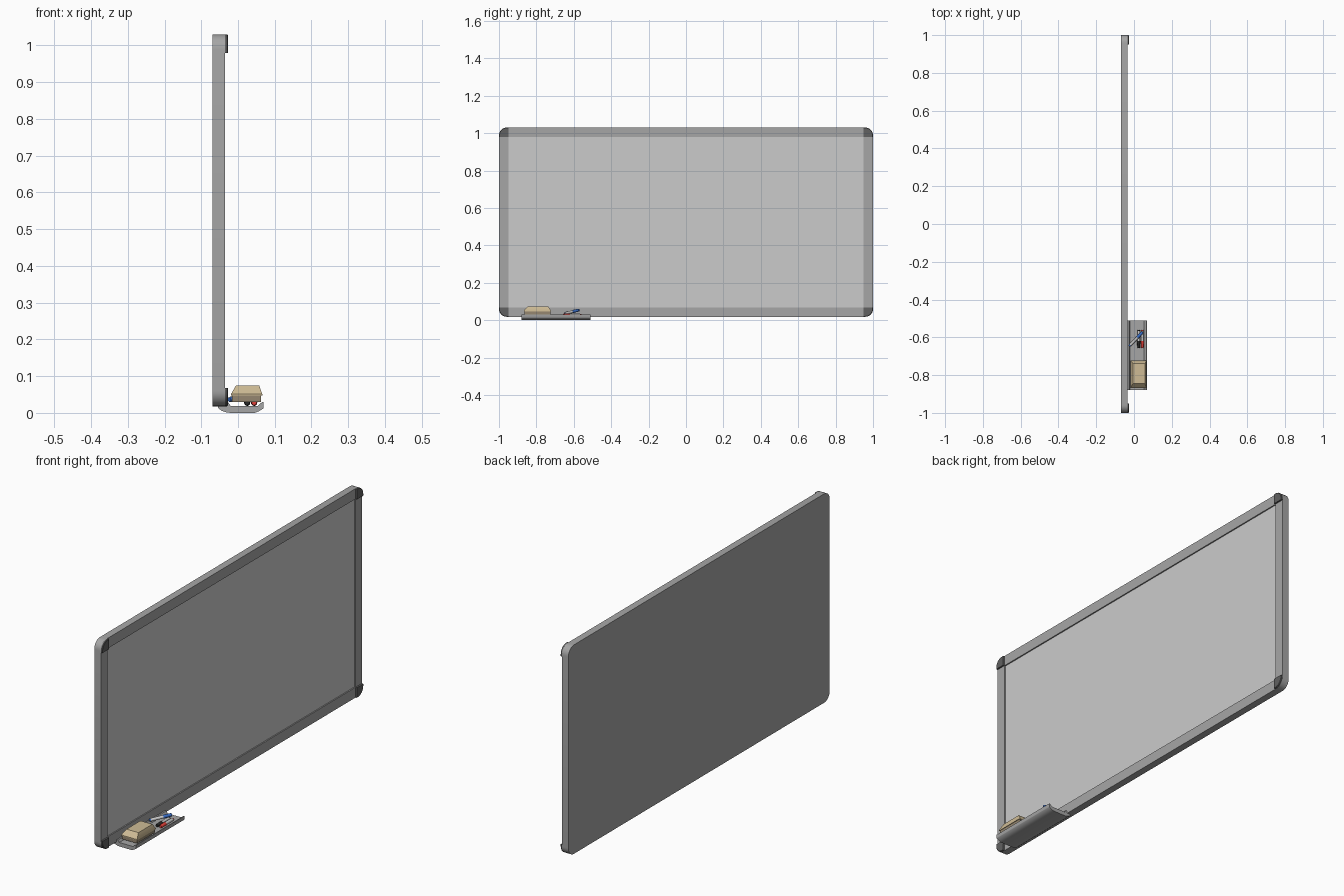
import bpy, bmesh, math
from mathutils import Vector

if "Cube" in bpy.data.objects:
    bpy.data.objects.remove(bpy.data.objects["Cube"])


def material(name, rgb):
    m = bpy.data.materials.new(name)
    m.diffuse_color = (*rgb, 1)
    m.use_nodes = True
    m.node_tree.nodes["Principled BSDF"].inputs["Base Color"].default_value = m.diffuse_color
    return m


DARK = material("dark_plastic", (0.12, 0.12, 0.12))
METAL = material("frame_metal", (0.38, 0.38, 0.38))
BEIGE = material("felt_beige", (0.62, 0.50, 0.30))
BROWN = material("felt_brown", (0.30, 0.24, 0.16))
WHITE = material("marker_white", (0.85, 0.85, 0.85))
BLACK = material("marker_black", (0.02, 0.02, 0.02))
RED = material("marker_red", (0.75, 0.05, 0.04))
BLUE = material("marker_blue", (0.04, 0.15, 0.55))


def finish(name, bm, mat=None, smooth=True):
    bmesh.ops.remove_doubles(bm, verts=bm.verts, dist=1e-5)
    bmesh.ops.recalc_face_normals(bm, faces=bm.faces)
    me = bpy.data.meshes.new(name)
    bm.to_mesh(me)
    bm.free()
    ob = bpy.data.objects.new(name, me)
    bpy.context.collection.objects.link(ob)
    if mat:
        me.materials.append(mat)
    if smooth:
        bpy.ops.object.select_all(action='DESELECT')
        ob.select_set(True)
        bpy.context.view_layer.objects.active = ob
        bpy.ops.object.shade_smooth_by_angle(angle=math.radians(35))
    return ob


def loft(name, loops, mat=None, cap_start=True, cap_end=True):
    """Skin a series of equal-length point loops."""
    bm = bmesh.new()
    rings = [[bm.verts.new(p) for p in loop] for loop in loops]
    n = len(rings[0])
    for a, b in zip(rings, rings[1:]):
        for i in range(n):
            j = (i + 1) % n
            bm.faces.new((a[i], a[j], b[j], b[i]))
    if cap_start:
        bm.faces.new(rings[0])
    if cap_end:
        bm.faces.new(rings[-1])
    return finish(name, bm, mat)


def rect(x0, x1, y0, y1, z):
    return [(x0, y0, z), (x1, y0, z), (x1, y1, z), (x0, y1, z)]


# Board frame: rounded outline, square inner opening, closed back
Z0, Z1, W, R, SEG = 0.018, 1.03, 0.05, 0.042, 8
ZC, HZ = (Z0 + Z1) / 2, (Z1 - Z0) / 2
outer, inner = [], []
for k, (sy, sz) in enumerate([(1, 1), (-1, 1), (-1, -1), (1, -1)]):
    for i in range(SEG + 1):
        a = math.pi / 2 * (k + i / SEG)
        outer.append((sy * (1 - R) + R * math.cos(a),
                      ZC + sz * (HZ - R) + R * math.sin(a)))
        inner.append((sy * (1 - W), ZC + sz * (HZ - W)))


def at(x, loop):
    return [(x, y, z) for y, z in loop]


loft("board_frame", [at(-0.07, outer), at(-0.035, outer), at(-0.035, inner),
                     at(-0.06, inner)], METAL, cap_end=False)

# Writing surface, set back slightly inside the frame
loft("writing_surface", [rect(-0.06, -0.041, -0.95, 0.95, z)
                         for z in (Z0 + W, Z1 - W)])

# Corner caps standing proud of the frame, with an eased outer edge
for k, cname in enumerate(["top_right", "top_left", "bottom_left", "bottom_right"]):
    sy, sz = [(1, 1), (-1, 1), (-1, -1), (1, -1)][k]
    arc = outer[k * (SEG + 1):(k + 1) * (SEG + 1)]
    iy, iz = inner[k * (SEG + 1)]
    ay, az = sy * 1.0, ZC + sz * HZ
    ends = [(ay, iz), (iy, az)] if k % 2 == 0 else [(iy, az), (ay, iz)]
    prof = [(iy, iz), ends[0], *arc, ends[1]]
    eased = [(iy + (y - iy) * 0.95, iz + (z - iz) * 0.95) for y, z in prof]
    loft("corner_cap_" + cname, [at(-0.037, prof), at(-0.0295, prof),
                                 at(-0.027, eased)], DARK)

# Pen tray: one extruded profile with raised front lip
tray = [(-0.055, 0.014), (-0.045, 0.006), (-0.03, 0.001), (-0.02, 0),
        (0.045, 0), (0.056, 0.004), (0.069, 0.012), (0.07, 0.014),
        (0.07, 0.030), (0.066, 0.030), (0.054, 0.019), (-0.02, 0.019),
        (-0.027, 0.029), (-0.034, 0.029), (-0.036, 0.018), (-0.055, 0.018)]
loft("pen_tray", [[(x, y, z) for x, z in tray] for y in (-0.88, -0.51)], METAL)

# Eraser resting across the tray
loft("eraser_pad", [rect(-0.017, 0.063, -0.863, -0.725, z)
                    for z in (0.030, 0.047)], BROWN)
loft("eraser_grip", [rect(-0.019, 0.066, -0.867, -0.722, 0.047),
                     rect(-0.019, 0.066, -0.867, -0.722, 0.051),
                     rect(-0.006, 0.058, -0.845, -0.738, 0.074)], BEIGE)


# Markers: stations are (distance fraction, radius)
def turned(name, p, q, stations, mat, n=16):
    p, q = Vector(p), Vector(q)
    d = q - p
    u = d.cross(Vector((0, 0, 1))).normalized()
    v = d.cross(u).normalized()
    loops = [[p + d * t + (u * math.cos(2 * math.pi * i / n)
                           + v * math.sin(2 * math.pi * i / n)) * r
              for i in range(n)] for t, r in stations]
    loft(name, loops, mat)


def marker(name, cap_end, tail, mat):
    turned(name + "_cap", cap_end, tail,
           [(0, 0.006), (0.03, 0.0075), (0.38, 0.0085)], mat)
    turned(name + "_body", cap_end, tail, [(0.36, 0.0075), (0.93, 0.0075)], WHITE)
    turned(name + "_plug", cap_end, tail, [(0.91, 0.007), (1.0, 0.006)], mat)


marker("black_marker", (0.025, -0.657, 0.0275), (0.025, -0.56, 0.0275), BLACK)
marker("red_marker", (0.044, -0.657, 0.0275), (0.044, -0.56, 0.0275), RED)
marker("blue_marker", (0.046, -0.572, 0.054), (-0.024, -0.645, 0.036), BLUE)
